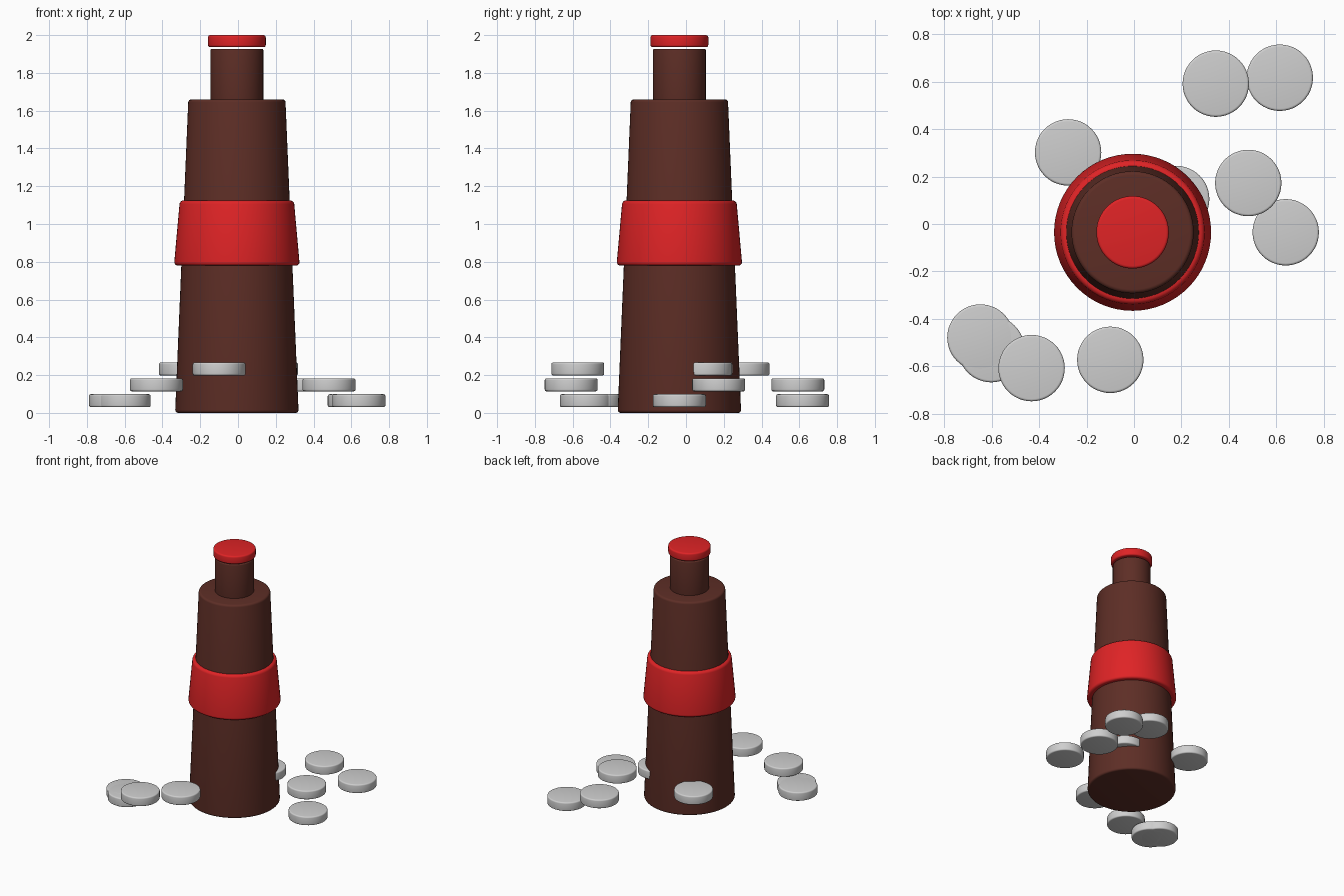
import bpy
import bmesh
import math

if "Cube" in bpy.data.objects:
    bpy.data.objects.remove(bpy.data.objects["Cube"], do_unlink=True)


def make_material(name, rgb):
    mat = bpy.data.materials.new(name)
    mat.use_nodes = True
    mat.diffuse_color = (*rgb, 1)
    mat.node_tree.nodes["Principled BSDF"].inputs["Base Color"].default_value = (*rgb, 1)
    return mat


brown = make_material("brown glass", (0.11, 0.027, 0.019))
red = make_material("bright red", (0.74, 0.017, 0.019))
grey = make_material("light grey", (0.62, 0.62, 0.62))


def rounded_cone(name, mat, centre, z0, z1, r0, r1, bevel, sides=64):
    """Upright cone section with softened rims."""
    bm = bmesh.new()
    bmesh.ops.create_cone(bm, cap_ends=True, segments=sides,
                          radius1=r0, radius2=r1, depth=z1 - z0)
    rims = [e for e in bm.edges if abs(e.verts[0].co.z - e.verts[1].co.z) < 1e-4]
    bmesh.ops.bevel(bm, geom=rims, offset=bevel, segments=4,
                    profile=0.5, affect='EDGES')
    mesh = bpy.data.meshes.new(name)
    bm.to_mesh(mesh)
    bm.free()
    mesh.materials.append(mat)
    obj = bpy.data.objects.new(name, mesh)
    obj.location = (*centre, (z0 + z1) / 2)
    bpy.context.collection.objects.link(obj)
    bpy.ops.object.select_all(action='DESELECT')
    obj.select_set(True)
    bpy.context.view_layer.objects.active = obj
    bpy.ops.object.shade_smooth_by_angle(angle=math.radians(40))
    return obj


# Bottle
axis = (-0.006, -0.035)
rounded_cone("bottle_body", brown, axis, 0, 1.66, 0.327, 0.257, 0.016)
rounded_cone("label_band", red, axis, 0.78, 1.125, 0.333, 0.302, 0.02)
rounded_cone("bottle_neck", brown, axis, 1.64, 1.927, 0.14, 0.14, 0.007)
rounded_cone("bottle_cap", red, axis, 1.936, 2.0, 0.153, 0.153, 0.012)

# Loose discs floating around the bottle on three levels
levels = {
    0.03: [(0.615, 0.617), (0.64, -0.035), (-0.648, -0.479), (-0.602, -0.528)],
    0.114: [(0.345, 0.592), (0.482, 0.173), (-0.432, -0.608)],
    0.198: [(-0.278, 0.302), (0.178, 0.105), (-0.1, -0.573)],
}
for level, (z, spots) in enumerate(levels.items()):
    for i, spot in enumerate(spots):
        rounded_cone(f"disc_{level + 1}_{i + 1}", grey, spot, z, z + 0.069,
                     0.14, 0.14, 0.01, sides=48)
